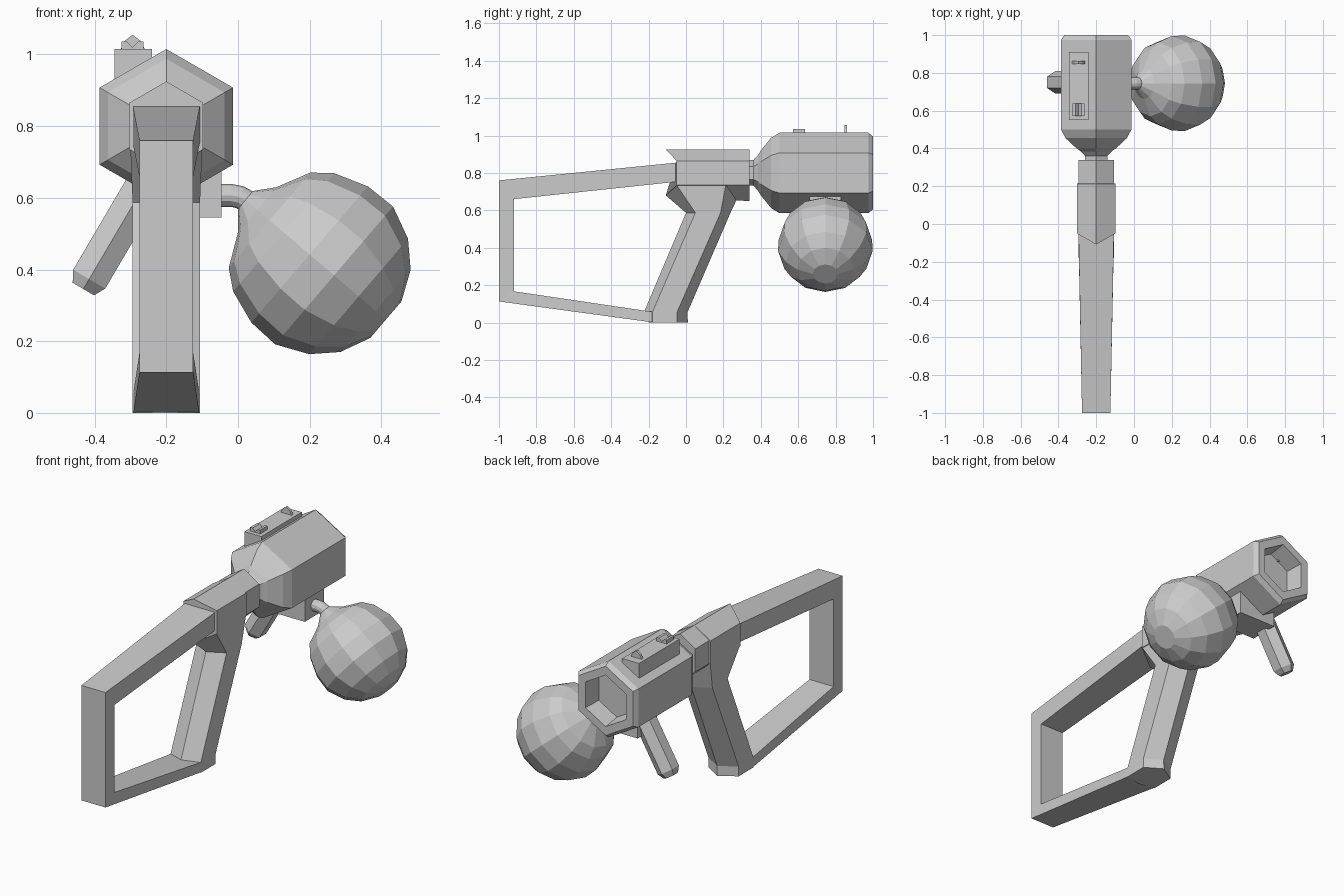
import bpy, bmesh, math
from mathutils import Vector

if "Cube" in bpy.data.objects:
    bpy.data.objects.remove(bpy.data.objects["Cube"])

CX, BZ = -0.2, 0.8      # centre line of the body, barrel height


def loft(name, rings, closed=False):
    """Skin equal-sized rings of points; cap the ends or close into a loop."""
    bm = bmesh.new()
    vs = [[bm.verts.new(p) for p in r] for r in rings]
    n = len(rings[0])
    pairs = list(zip(vs, vs[1:])) + ([(vs[-1], vs[0])] if closed else [])
    for a, b in pairs:
        for i in range(n):
            j = (i + 1) % n
            bm.faces.new((a[i], a[j], b[j], b[i]))
    if not closed:
        bm.faces.new(vs[0])
        bm.faces.new(vs[-1])
    bmesh.ops.recalc_face_normals(bm, faces=bm.faces)
    me = bpy.data.meshes.new(name)
    bm.to_mesh(me)
    bm.free()
    ob = bpy.data.objects.new(name, me)
    bpy.context.collection.objects.link(ob)
    return ob


def turned(name, start, axis, profile, sides, ref=Vector((0, 1, 0)), phase=0.0):
    """Faceted solid of revolution: profile is (distance along axis, radius)."""
    start, axis = Vector(start), Vector(axis).normalized()
    u = ref.normalized()
    v = axis.cross(u)
    rings = []
    for s, r in profile:
        rings.append([start + axis * s + (u * math.cos(a) + v * math.sin(a)) * r
                      for a in (phase + 2 * math.pi * k / sides for k in range(sides))])
    return loft(name, rings)


def extrude_y(name, pts, y0, y1):
    return loft(name, [[(x, y, z) for x, z in pts] for y in (y0, y1)])


def rect(x0, x1, z0, z1):
    return [(x0, z0), (x1, z0), (x1, z1), (x0, z1)]


# Hexagonal barrel with tapered rear, neck and hollow muzzle
turned("barrel", (CX, 0, BZ), (0, 1, 0),
       [(0.32, 0.068), (0.36, 0.068), (0.385, 0.095), (0.40, 0.12), (0.455, 0.188), (0.50, 0.215),
        (0.975, 0.215), (1.0, 0.195), (1.0, 0.145), (0.90, 0.13)],
       6, ref=Vector((0, 0, 1)))


# Receiver: hexagonal housing with a pointed rear
def receiver_ring(y_ridge, y_side, w, bottom):
    return [(CX, y_ridge, 0.925), (CX + w, y_side, 0.865), (CX + w, y_side, 0.735),
            (CX, y_ridge, bottom), (CX - w, y_side, 0.735), (CX - w, y_side, 0.865)]


loft("receiver", [receiver_ring(-0.108, -0.05, 0.103, 0.68),
                  receiver_ring(0.213, 0.213, 0.103, 0.655),
                  receiver_ring(0.215, 0.215, 0.095, 0.655),
                  receiver_ring(0.34, 0.34, 0.095, 0.65)])


# Grip: raked hexagonal bar, ridged front and back, flaring into the receiver
def grip_ring(ridge_b, side_b, side_f, ridge_f, w=0.094):
    return [(CX, *ridge_b), (CX + w, *side_b), (CX + w, *side_f),
            (CX, *ridge_f), (CX - w, *side_f), (CX - w, *side_b)]


loft("grip", [grip_ring((-0.2, 0), (-0.18, 0), (-0.048, 0), (0.01, 0)),
              grip_ring((-0.225, 0.055), (-0.18, 0.055), (-0.048, 0.055), (0.008, 0.055)),
              grip_ring((0.0, 0.587), (0.05, 0.587), (0.185, 0.587), (0.238, 0.587)),
              grip_ring((-0.108, 0.68), (-0.05, 0.735), (0.213, 0.735), (0.27, 0.655), 0.1)])


# Skeleton stock: open frame narrowing to the rear
def stock_ring(outer, inner, w):
    return [(CX - w, *outer), (CX + w, *outer), (CX + w, *inner), (CX - w, *inner)]


loft("stock", [stock_ring((-0.03, 0.857), (-0.03, 0.755), 0.094),
               stock_ring((-1.0, 0.76), (-0.92, 0.66), 0.075),
               stock_ring((-1.0, 0.113), (-0.92, 0.167), 0.075),
               stock_ring((-0.17, 0.0), (-0.17, 0.056), 0.092)])

# Sight rail with notched rear sight and pointed front sight
extrude_y("sight_rail", rect(-0.345, -0.24, 0.90, 1.015), 0.55, 0.91)
extrude_y("rear_sight", [(-0.325, 1.0), (-0.263, 1.0), (-0.263, 1.036), (-0.278, 1.036),
                         (-0.294, 1.02), (-0.31, 1.036), (-0.325, 1.036)], 0.573, 0.637)
extrude_y("front_sight", [(-0.33, 1.01), (-0.257, 1.01), (-0.272, 1.038),
                          (-0.294, 1.055), (-0.316, 1.038)], 0.848, 0.862)

# Mounting block under the barrel
extrude_y("mount_block", rect(-0.28, -0.046, 0.545, 0.68), 0.66, 0.83)

# Angled side handle with chamfered tip
turned("side_handle", (-0.22, 0.75, 0.705), (-0.507, 0, -0.862),
       [(0, 0.06), (0.385, 0.06), (0.417, 0.04)], 6)

# Pear-shaped tank, its axis tilted down to the right
turned("tank", (0.4125, 0.745, 0.26), (-0.76, 0, 0.65),
       [(0, 0.067), (0.038, 0.151), (0.10, 0.212), (0.19, 0.253), (0.28, 0.25),
        (0.375, 0.217), (0.427, 0.175), (0.472, 0.083), (0.515, 0.032)], 12)

# Bent feed pipe from the block to the tank neck
pipe = []
for x, z, tilt in ((-0.09, 0.607, 0), (-0.02, 0.607, 0), (0.005, 0.602, 20), (0.03, 0.588, 40)):
    t = math.radians(tilt)
    pipe.append([(x + 0.032 * math.cos(a) * math.sin(t), 0.745 + 0.032 * math.sin(a),
                  z + 0.032 * math.cos(a) * math.cos(t))
                 for a in (2 * math.pi * k / 12 for k in range(12))])
loft("feed_pipe", pipe)
